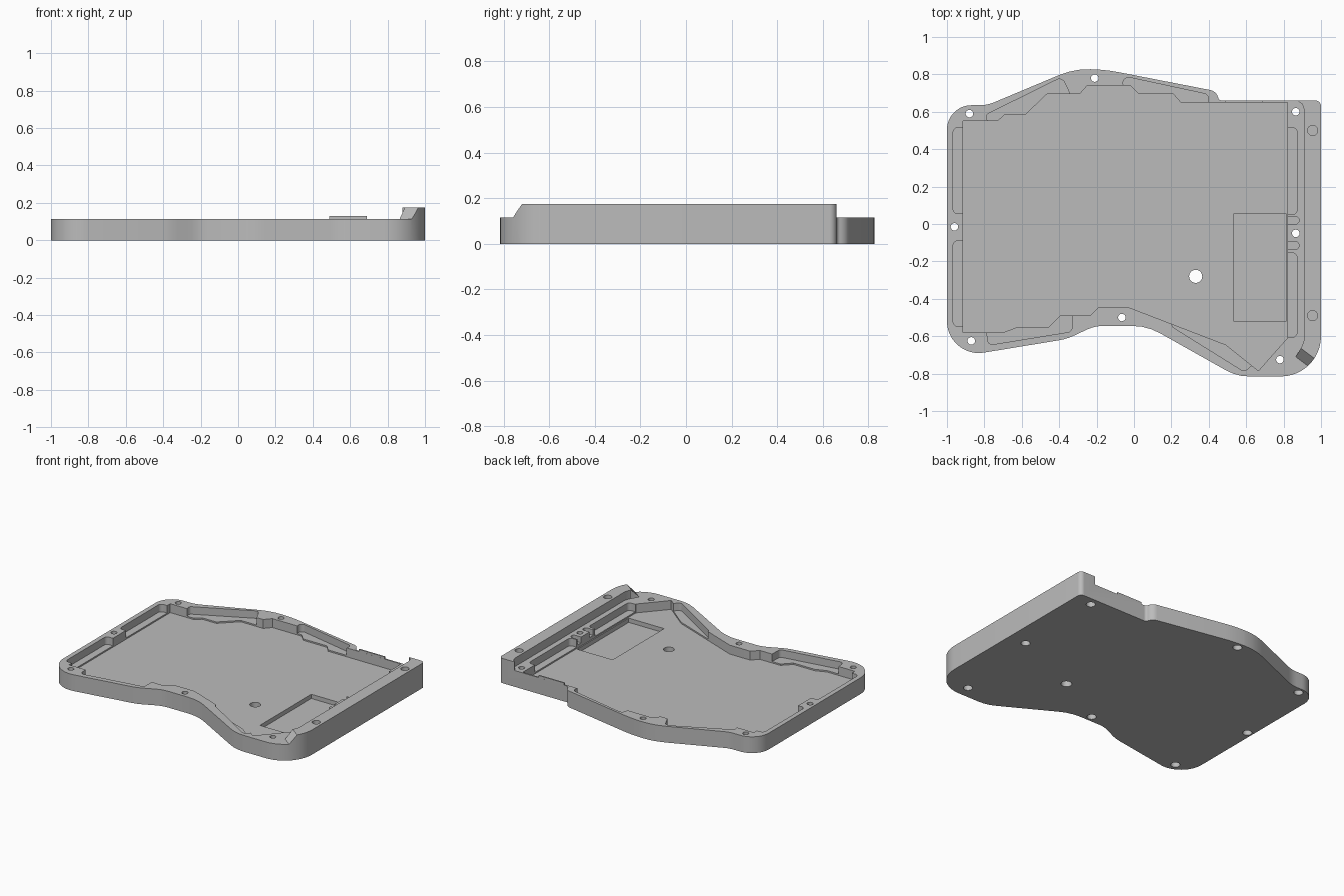
import bpy, bmesh, math
from mathutils import Vector

if "Cube" in bpy.data.objects:
    bpy.data.objects.remove(bpy.data.objects["Cube"], do_unlink=True)

RIM, RAIL, FLOOR, POCKET, RECESS = 0.115, 0.175, 0.052, 0.062, 0.022

grey = bpy.data.materials.new("case grey")
grey.use_nodes = True
COLOUR = (0.5, 0.5, 0.5, 1)
grey.diffuse_color = COLOUR
grey.node_tree.nodes["Principled BSDF"].inputs["Base Color"].default_value = COLOUR


def rounded(corners, default=0.0):
    """Polygon from (x, y[, radius]) corners, each filleted by its radius."""
    pts, n = [], len(corners)
    for i, c in enumerate(corners):
        p = Vector(c[:2])
        r = c[2] if len(c) > 2 else default
        if r == 0:
            pts.append(p)
            continue
        a = (Vector(corners[i - 1][:2]) - p).normalized()
        b = (Vector(corners[(i + 1) % n][:2]) - p).normalized()
        half = a.angle(b) / 2
        centre = p + (a + b).normalized() * (r / math.sin(half))
        start = p + a * (r / math.tan(half)) - centre
        turn = math.pi - 2 * half
        sign = 1 if a.x * b.y - a.y * b.x < 0 else -1
        steps = max(3, int(turn / math.radians(8)))
        for k in range(steps + 1):
            t = sign * turn * k / steps
            pts.append(centre + Vector((start.x * math.cos(t) - start.y * math.sin(t),
                                        start.x * math.sin(t) + start.y * math.cos(t))))
    return pts


def circle(x, y, r, n=32):
    return [Vector((x + r * math.cos(2 * math.pi * k / n),
                    y + r * math.sin(2 * math.pi * k / n))) for k in range(n)]


def rect(x0, x1, y0, y1, r=0.0):
    return rounded([(x0, y0), (x1, y0), (x1, y1), (x0, y1)], r)


def prisms(name, loops, z0, z1, top=None):
    """One object made of upright prisms; top gives a different upper loop."""
    bm = bmesh.new()
    for loop in loops:
        low = [bm.verts.new((p[0], p[1], z0)) for p in loop]
        high = [bm.verts.new((p[0], p[1], z1)) for p in (top or loop)]
        bm.faces.new(low[::-1])
        bm.faces.new(high)
        for i in range(len(low)):
            j = (i + 1) % len(low)
            bm.faces.new((low[i], low[j], high[j], high[i]))
    bmesh.ops.recalc_face_normals(bm, faces=bm.faces)
    mesh = bpy.data.meshes.new(name)
    bm.to_mesh(mesh)
    bm.free()
    mesh.materials.append(grey)
    obj = bpy.data.objects.new(name, mesh)
    bpy.context.collection.objects.link(obj)
    return obj


def cut(body, *args, **kw):
    cutter = prisms(*args, **kw)
    mod = body.modifiers.new("cut", 'BOOLEAN')
    mod.operation, mod.solver, mod.object = 'DIFFERENCE', 'EXACT', cutter
    bpy.context.view_layer.objects.active = body
    bpy.ops.object.modifier_apply(modifier=mod.name)
    bpy.data.objects.remove(cutter, do_unlink=True)


# Outer shell, full height of the raised rail
outline = rounded([
    (-1, .635, .13), (-.785, .635, .2), (-.32, .83, .4), (-.15, .825, .9),
    (.44, .71, .055), (.455, .66, .02), (1, .66, .03), (1, -.815, .215),
    (.55, -.815, .25), (.07, -.545, .3), (-.21, -.545, .2),
    (-.36, -.615, .3), (-1, -.72, .17)])
case = prisms("case_tray", [outline], 0, RAIL)

# Lower the rim everywhere but the right rail, whose front end slopes
side = [(-1.2, 1.2), (.88, 1.2), (.88, .655), (.9, .64), (.91, .61), (.91, -.62), (.895, -.66)]
base = side + [(.865, -.71), (1.165, -.935), (1.165, -1.2), (-1.2, -1.2)]
upper = side + [(.8945, -.661), (1.195, -.885), (1.195, -1.2), (-1.2, -1.2)]
cut(case, "rim_cutter", [base], RIM, RAIL + .005, top=upper)

# Main tray with stepped edges
tray = [(-.915, .55), (-.73, .55), (-.69, .585), (-.58, .585), (-.465, .695),
        (-.29, .695), (-.25, .74), (-.02, .74), (.025, .695), (.21, .695),
        (.25, .65), (.82, .65), (.82, -.61), (.665, -.785), (.49, -.645),
        (-.03, -.445), (-.19, -.445), (-.235, -.49), (-.395, -.49),
        (-.455, -.55), (-.62, -.55), (-.7, -.58), (-.915, -.58)]
cut(case, "tray_cutter", [tray], FLOOR, 1)

# Shallow pockets around the tray
pockets = [
    rect(-.967, -.85, .055, .515, .025), rect(-.967, -.85, -.547, -.09, .025),
    rect(.75, .872, .05, .515, .025), rect(.75, .872, -.605, -.155, .025),
    rounded([(-.78, .53), (-.79, .585, .02), (-.385, .785, .03), (-.33, .67), (-.5, .53)]),
    rounded([(-.04, .68), (-.07, .793, .03), (.4, .692, .025), (.39, .62), (.2, .62)]),
    rounded([(-.79, -.54), (-.78, -.648, .025), (-.332, -.575, .025), (-.33, -.47), (-.5, -.47)]),
    rounded([(.2, -.5), (.205, -.55, .02), (.59, -.79, .025), (.66, -.73), (.4, -.5)])]
cut(case, "pocket_cutter", pockets, POCKET, 1)

# Two cable slots and the rectangular floor recess
cut(case, "slot_cutter", [rect(.75, .882, y - .02, y + .02, .018) for y in (.02, -.115)], .075, 1)
cut(case, "recess_cutter", [rect(.535, .812, -.52, .055)], RECESS, 1)

# Screw holes, counterbored from below, plus the blind holes in the rail
screws = [(-.88, .59), (-.21, .78), (.865, .6), (-.96, -.015),
          (-.87, -.625), (-.065, -.5), (.78, -.725), (.865, -.05)]
cut(case, "hole_cutter", [circle(x, y, .02) for x, y in screws] + [circle(.33, -.28, .035)], -1, 1)
cut(case, "bore_cutter", [circle(x, y, .03) for x, y in screws], -1, .035)
cut(case, "rail_hole_cutter", [circle(.955, y, .027) for y in (.5, -.49)], .1, 1)

# Small raised tab on the thin back wall
tab = prisms("back_wall_tab", [rect(.49, .69, .6505, .6598)], .1, .13)

bpy.ops.object.select_all(action='DESELECT')
case.select_set(True)
bpy.context.view_layer.objects.active = case
bpy.ops.object.shade_smooth_by_angle(angle=math.radians(25))
